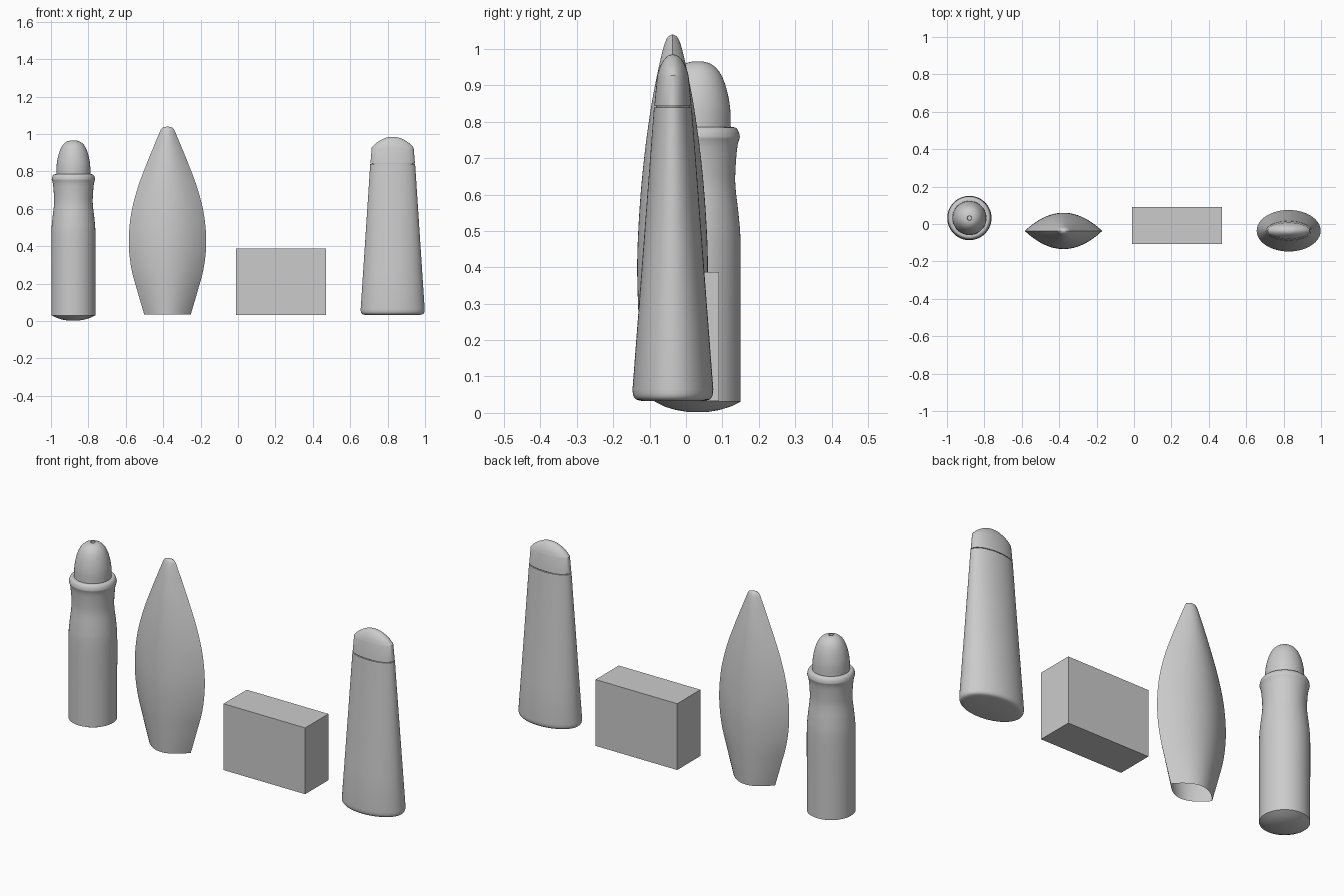
import bpy, bmesh, math

if "Cube" in bpy.data.objects:
    bpy.data.objects.remove(bpy.data.objects["Cube"])


def smooth_path(pts, steps=5):
    """Catmull-Rom resampling of (rx, ry, z) stations."""
    out = []
    for i in range(len(pts) - 1):
        p0, p1 = pts[max(i - 1, 0)], pts[i]
        p2, p3 = pts[i + 1], pts[min(i + 2, len(pts) - 1)]
        for s in range(steps):
            t = s / steps
            out.append(tuple(0.5 * (2 * b + (c - a) * t + (2 * a - 5 * b + 4 * c - d) * t * t
                                    + (3 * b - a - 3 * c + d) * t ** 3)
                             for a, b, c, d in zip(p0, p1, p2, p3)))
    return out + [pts[-1]]


def ellipse(a):
    return math.cos(a), math.sin(a)


def lens(a):
    # two shallow arcs meeting in sharp side edges
    u = 1 - 2 * (a % math.pi) / math.pi
    side = 1 if a < math.pi - 1e-6 else -1
    return u * side, (1 - u * u) * side


def loft(name, x, y, rings, section=ellipse, sides=64, angle=35):
    """Skin a stack of (rx, ry, z) rings; zero-size rings close the ends."""
    bm = bmesh.new()
    loops = []
    for rx, ry, z in rings:
        loop = []
        for i in range(sides):
            cx, cy = section(2 * math.pi * i / sides)
            loop.append(bm.verts.new((x + rx * cx, y + ry * cy, z)))
        loops.append(loop)
    for lo, hi in zip(loops, loops[1:]):
        for i in range(sides):
            j = (i + 1) % sides
            bm.faces.new((lo[i], lo[j], hi[j], hi[i]))
    bmesh.ops.remove_doubles(bm, verts=bm.verts, dist=1e-5)
    mesh = bpy.data.meshes.new(name)
    bm.to_mesh(mesh)
    bm.free()
    ob = bpy.data.objects.new(name, mesh)
    bpy.context.collection.objects.link(ob)
    bpy.ops.object.select_all(action='DESELECT')
    ob.select_set(True)
    bpy.context.view_layer.objects.active = ob
    bpy.ops.object.shade_smooth_by_angle(angle=math.radians(angle))
    return ob


def rnd(*pts):
    return [(r, r, z) for r, z in pts]


# Spray bottle: convex base, straight wall, waist and shoulder ring
base = rnd((0, 0.002), (0.03, 0.003), (0.06, 0.008), (0.09, 0.017), (0.118, 0.031))
wall = smooth_path(rnd((0.118, 0.031), (0.118, 0.25), (0.118, 0.46), (0.113, 0.54), (0.104, 0.62),
                       (0.104, 0.67), (0.109, 0.73), (0.116, 0.757)))
ring = smooth_path(rnd((0.116, 0.757), (0.113, 0.772), (0.104, 0.784), (0.088, 0.785)), 3)
loft("bottle_body", -0.88, 0.032, base + wall[1:] + ring[1:])

# Domed bottle cap with a small pit on top
cap = smooth_path(rnd((0.091, 0.784), (0.089, 0.84), (0.078, 0.895), (0.061, 0.935),
                      (0.038, 0.958), (0.012, 0.966)))
loft("bottle_cap", -0.88, 0.032, cap + rnd((0.011, 0.955), (0, 0.955)))

# Leaf-shaped shell with sharp side edges and an open bottom
shell = smooth_path([(0.124, 0.075, 0.034), (0.158, 0.085, 0.15), (0.193, 0.094, 0.28),
                     (0.207, 0.097, 0.42), (0.195, 0.09, 0.57), (0.160, 0.077, 0.71),
                     (0.112, 0.059, 0.84), (0.071, 0.040, 0.94), (0.046, 0.026, 1.0),
                     (0.033, 0.016, 1.028), (0.018, 0.007, 1.037), (0, 0, 1.04)])
loft("leaf_shell", -0.377, -0.037, shell, lens)

# Plain box
bpy.ops.mesh.primitive_cube_add(size=1, location=(0.23, -0.008, 0.21))
box = bpy.context.object
box.name = "box"
box.scale = (0.482, 0.196, 0.354)

# Tapered oval bottle with rounded foot
foot = [(0, 0, 0.033), (0.145, 0.085, 0.033)]
foot += smooth_path([(0.145, 0.085, 0.033), (0.162, 0.101, 0.037), (0.17, 0.109, 0.048),
                     (0.171, 0.111, 0.065)], 3)[1:]
taper = [(0.171 - 0.051 * t, 0.111 - 0.059 * t, 0.065 + 0.774 * t) for t in (0.25, 0.5, 0.75, 1)]
loft("oval_bottle", 0.827, -0.036, foot + taper + [(0.112, 0.046, 0.839)])

# Oval cap with a crisp rim and domed top
dome = smooth_path([(0.112, 0.043, 0.927), (0.09, 0.036, 0.95), (0.057, 0.024, 0.971),
                    (0.028, 0.012, 0.982), (0, 0, 0.985)])
loft("oval_cap", 0.827, -0.036,
     [(0.11, 0.045, 0.838), (0.112, 0.046, 0.843), (0.119, 0.051, 0.843)] + dome, angle=30)
